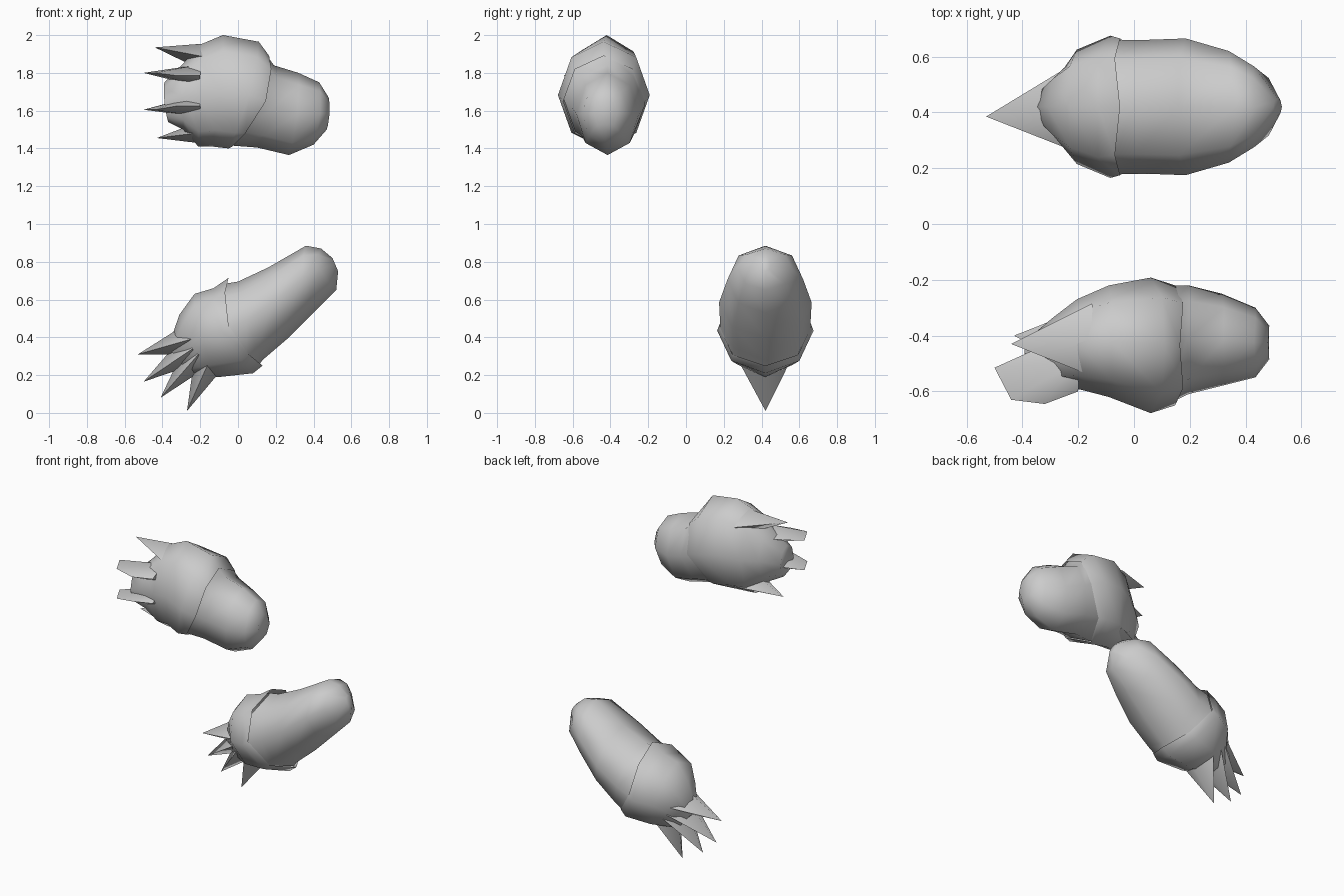
import bpy, bmesh, math
from mathutils import Vector

if "Cube" in bpy.data.objects:
    bpy.data.objects.remove(bpy.data.objects["Cube"])

grey = bpy.data.materials.new("light_grey")
grey.diffuse_color = (0.6, 0.6, 0.6, 1)
grey.use_nodes = True
grey.node_tree.nodes["Principled BSDF"].inputs["Base Color"].default_value = grey.diffuse_color


def loft(name, rings, sides=8, angle=70, cap_start=True):
    """Skin rings: (top x, top z, bottom x, bottom z, half width, centre y, side shift x, side shift z)."""
    bm = bmesh.new()
    loops = []
    for tx, tz, bx, bz, hw, cy, sx, sz in rings:
        mid = Vector(((tx + bx) / 2, cy, (tz + bz) / 2))
        up = Vector((tx, cy, tz)) - mid
        loop = []
        for i in range(sides):
            a = math.tau * i / sides
            s = math.sin(a)
            loop.append(bm.verts.new(mid + up * math.cos(a) + Vector((sx * s * s, hw * s, sz * s * s))))
        loops.append(loop)
    for a, b in zip(loops, loops[1:]):
        for i in range(sides):
            j = (i + 1) % sides
            bm.faces.new((a[i], a[j], b[j], b[i]))
    if cap_start:
        bm.faces.new(loops[0])
    bm.faces.new(loops[-1])
    finish(name, bm, angle)


def claw(name, base, half_h, half_w, tips, angle=70):
    """Tapered blade from a diamond base to a point, or to a short edge between several tips."""
    bm = bmesh.new()
    base = Vector(base)
    axis = Vector(tips[0]) - base
    side = Vector((0, 1, 0))
    up = axis.cross(side).normalized()
    pts = [base + up * half_h, base + side * half_w, base - up * half_h, base - side * half_w]
    for p in pts + [Vector(t) for t in tips]:
        bm.verts.new(p)
    bmesh.ops.convex_hull(bm, input=bm.verts[:])
    finish(name, bm, angle)


def finish(name, bm, angle):
    bmesh.ops.recalc_face_normals(bm, faces=bm.faces)
    me = bpy.data.meshes.new(name)
    bm.to_mesh(me)
    bm.free()
    me.materials.append(grey)
    ob = bpy.data.objects.new(name, me)
    bpy.context.collection.objects.link(ob)
    bpy.ops.object.select_all(action='DESELECT')
    ob.select_set(True)
    bpy.context.view_layer.objects.active = ob
    bpy.ops.object.shade_smooth_by_angle(angle=math.radians(angle))


# Lower forearm, rounded at the elbow, its wrist filling the cuff
Y = 0.42
loft("lower_forearm", [
    (-0.06, 0.685, 0.11, 0.25, 0.24, Y, -0.08, -0.02),
    (0.00, 0.695, 0.13, 0.28, 0.24, Y, -0.02, 0),
    (0.16, 0.77, 0.27, 0.40, 0.245, Y, -0.03, 0),
    (0.36, 0.885, 0.40, 0.53, 0.20, Y, -0.04, 0),
    (0.44, 0.87, 0.52, 0.65, 0.145, Y, -0.05, 0),
    (0.50, 0.82, 0.53, 0.75, 0.03, Y, 0, 0)])

# Lower hand, flared at the cuff
loft("lower_hand", [
    (-0.05, 0.715, 0.13, 0.25, 0.245, Y, -0.09, -0.02),
    (-0.13, 0.66, 0.08, 0.21, 0.255, Y, -0.06, 0),
    (-0.23, 0.63, -0.10, 0.19, 0.205, Y, -0.04, 0),
    (-0.31, 0.52, -0.19, 0.195, 0.14, Y, 0, 0),
    (-0.37, 0.35, -0.25, 0.20, 0.06, Y, 0, 0)], cap_start=False)

# Lower claws, fanned downwards
for i, (base, tip) in enumerate([
        ((-0.25, 0.39), (-0.53, 0.31)), ((-0.24, 0.34), (-0.50, 0.165)),
        ((-0.21, 0.31), (-0.41, 0.08)), ((-0.15, 0.28), (-0.27, 0.01))]):
    claw(f"lower_claw_{i + 1}", (base[0], 0.415, base[1]), 0.085, 0.14,
         [(tip[0], 0.385 + 0.012 * i, tip[1])])

# Upper forearm, flared to fill the cuff and bulging down at the elbow
loft("upper_forearm", [
    (0.13, 1.925, -0.03, 1.415, 0.215, -0.435, 0.06, 0),
    (0.19, 1.84, 0.10, 1.405, 0.195, -0.415, 0.05, 0),
    (0.32, 1.80, 0.27, 1.365, 0.165, -0.415, 0.02, 0),
    (0.43, 1.75, 0.40, 1.42, 0.125, -0.425, 0.02, 0),
    (0.48, 1.67, 0.47, 1.50, 0.06, -0.425, 0.01, 0)])

# Upper hand, flared at the cuff
loft("upper_hand", [
    (0.165, 1.89, -0.03, 1.41, 0.215, -0.435, 0.08, 0),
    (0.11, 1.965, -0.05, 1.40, 0.243, -0.435, 0.03, 0),
    (-0.08, 2.00, -0.14, 1.41, 0.20, -0.42, 0.02, 0),
    (-0.20, 1.95, -0.21, 1.41, 0.16, -0.43, 0, 0),
    (-0.29, 1.85, -0.29, 1.50, 0.125, -0.46, 0, 0),
    (-0.39, 1.75, -0.37, 1.54, 0.07, -0.49, -0.01, 0)], cap_start=False)

# Upper outer claws, pointed
claw("upper_claw_1", (-0.15, -0.415, 1.88), 0.08, 0.13, [(-0.44, -0.43, 1.935)])
claw("upper_claw_4", (-0.15, -0.42, 1.49), 0.07, 0.13, [(-0.43, -0.40, 1.455)])

# Upper middle claws, wide blades curled forwards
for n, z0, z1 in ((2, 1.785, 1.80), (3, 1.625, 1.605)):
    claw(f"upper_claw_{n}", (-0.20, -0.49, z0), 0.06, 0.11,
         [(-0.50, -0.515, z1), (-0.44, -0.63, z1), (-0.32, -0.645, z0)])
